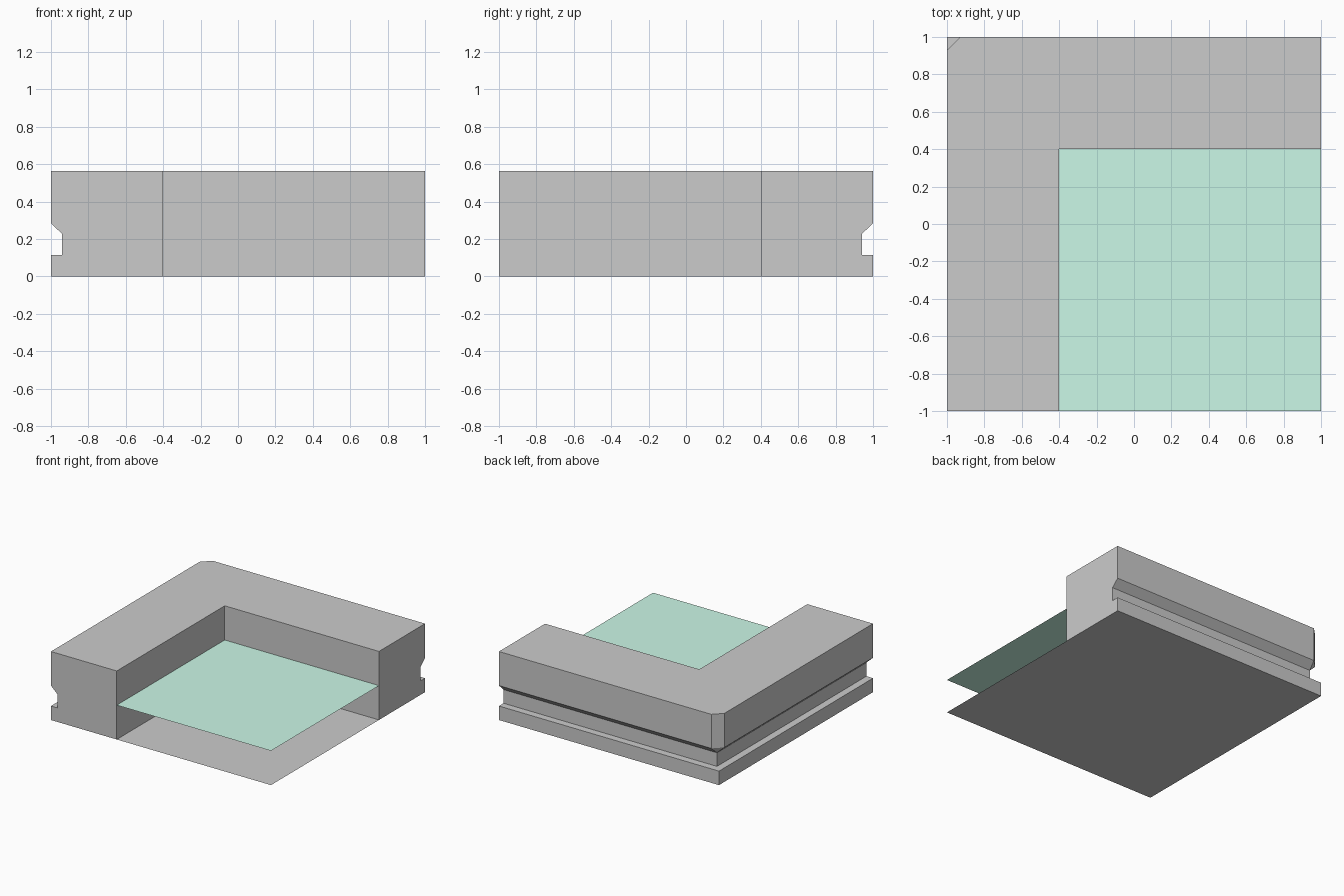
import bpy, bmesh

if "Cube" in bpy.data.objects:
    bpy.data.objects.remove(bpy.data.objects["Cube"])

# Wall cross-section: (distance out from centre, height, corner chamfer)
PROFILE = [
    (1.00, 0.000, 0), (1.00, 0.115, 0), (0.94, 0.115, 0), (0.94, 0.227, 0),
    (1.00, 0.283, 0.07), (1.00, 0.563, 0.07), (0.85, 0.563, 0),
    (0.402, 0.563, 0), (0.402, 0.000, 0),
]
TRIM_SEGMENT = 5  # profile segment forming the darker outer border on top


def material(name, color):
    mat = bpy.data.materials.new(name)
    mat.diffuse_color = color
    mat.use_nodes = True
    mat.node_tree.nodes["Principled BSDF"].inputs["Base Color"].default_value = mat.diffuse_color
    return mat


def finish(bm, name, mats=()):
    mesh = bpy.data.meshes.new(name)
    bm.to_mesh(mesh)
    bm.free()
    obj = bpy.data.objects.new(name, mesh)
    bpy.context.collection.objects.link(obj)
    for m in mats:
        mesh.materials.append(m)
    return obj


def sheet(name, x0, x1, y0, y1, z, mats=()):
    bm = bmesh.new()
    corners = [(x0, y0), (x1, y0), (x1, y1), (x0, y1)]
    bm.faces.new([bm.verts.new((x, y, z)) for x, y in corners])
    return finish(bm, name, mats)


stone = material("stone", (0.8, 0.8, 0.8, 1))
trim = material("dark_trim", (0.6, 0.62, 0.63, 1))
water = material("water", (0.6, 0.94, 0.8, 1))

# L-shaped rim: the cross-section swept along the left and back sides
bm = bmesh.new()
rows = []
for o, z, c in PROFILE:
    start = bm.verts.new((-o, -1, z))
    corner_a = bm.verts.new((-o, o - c, z))
    corner_b = bm.verts.new((-o + c, o, z)) if c else corner_a
    rows.append([start, corner_a, corner_b, bm.verts.new((1, o, z))])

for i in range(len(rows) - 1):
    lo, hi = rows[i], rows[i + 1]
    for j in range(3):
        loop = list(dict.fromkeys([lo[j], hi[j], hi[j + 1], lo[j + 1]]))
        if len(loop) > 2:
            bm.faces.new(loop).material_index = int(i == TRIM_SEGMENT)

# Flat cut ends of the rim
bm.faces.new([r[0] for r in reversed(rows)])
bm.faces.new([r[3] for r in rows])
bm.normal_update()
# Orient outward, using the first outer wall face (facing -x) as reference
bm.faces.ensure_lookup_table()
bmesh.ops.recalc_face_normals(bm, faces=bm.faces)
bm.normal_update()
if bm.faces[0].normal.x > 0:
    bmesh.ops.reverse_faces(bm, faces=bm.faces)
finish(bm, "corner_rim", [stone, trim])

# Floor under everything and water surface inside the rim
sheet("floor", -1, 1, -1, 1, 0, [stone])
sheet("water_surface", -0.402, 1, -1, 0.402, 0.282, [water])
